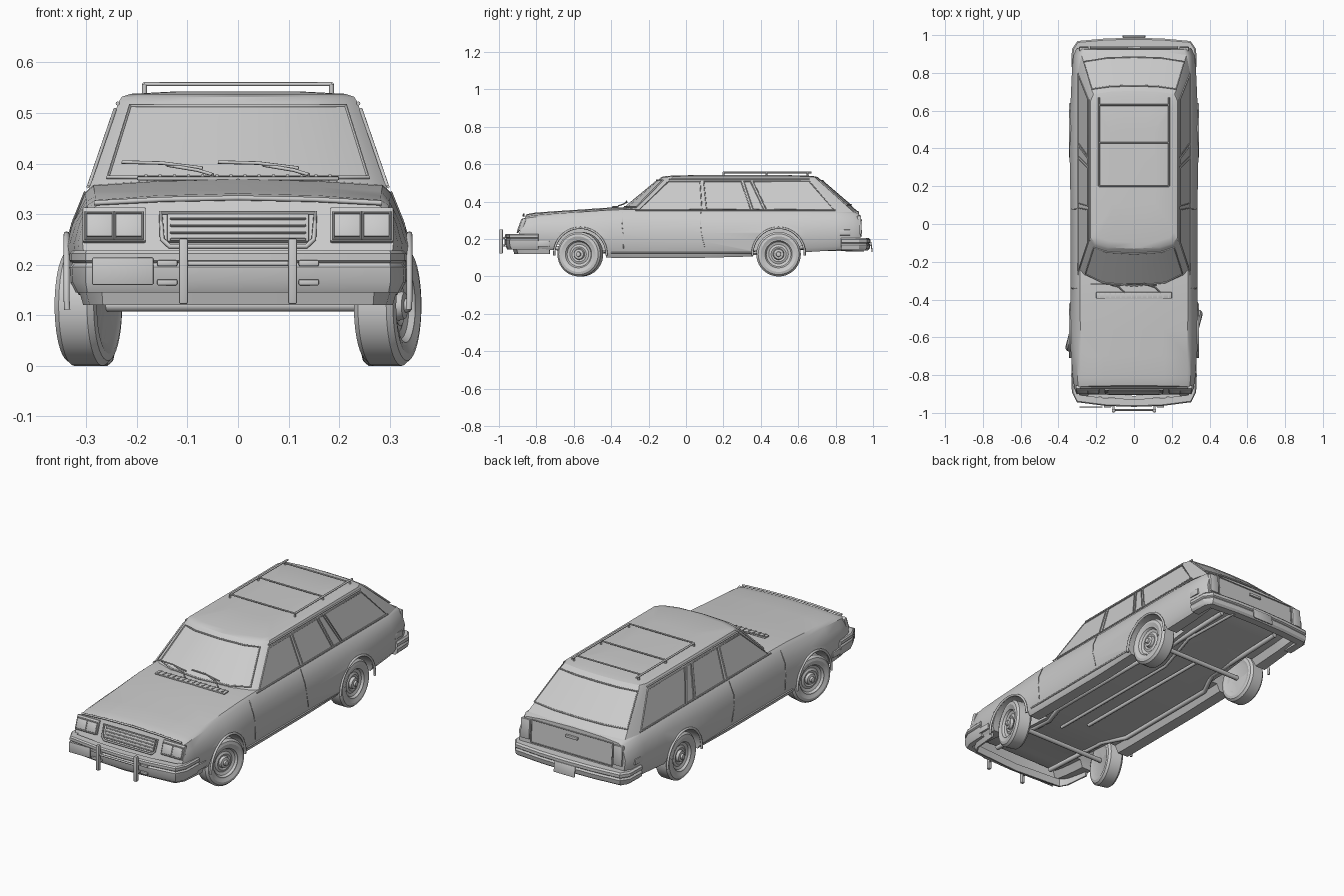
import bpy, bmesh, math
from mathutils import Vector, Matrix

if "Cube" in bpy.data.objects:
    bpy.data.objects.remove(bpy.data.objects["Cube"])

def finish(ob, angle=32):
    bpy.ops.object.select_all(action='DESELECT')
    ob.select_set(True)
    bpy.context.view_layer.objects.active = ob
    bpy.ops.object.shade_smooth_by_angle(angle=math.radians(angle))
    return ob

def mesh(name, verts, faces, angle=32):
    me = bpy.data.meshes.new(name)
    me.from_pydata([tuple(v) for v in verts], [], faces)
    bm = bmesh.new(); bm.from_mesh(me)
    bmesh.ops.recalc_face_normals(bm, faces=bm.faces)
    bm.to_mesh(me); bm.free()
    ob = bpy.data.objects.new(name, me)
    bpy.context.collection.objects.link(ob)
    return finish(ob, angle)

def loft(name, rings, caps=True, angle=32):
    n = len(rings[0])
    faces = [(k*n+i, k*n+(i+1) % n, (k+1)*n+(i+1) % n, (k+1)*n+i)
             for k in range(len(rings)-1) for i in range(n)]
    if caps:
        faces += [tuple(range(n)), tuple((len(rings)-1)*n+i for i in range(n))]
    return mesh(name, [v for r in rings for v in r], faces, angle)

def full_ring(half):
    return half + [(-x, y, z) for x, y, z in reversed(half[1:-1])]

def box(name, c, size, rx=0, bevel=0.003):
    bm = bmesh.new()
    bmesh.ops.create_cube(bm, size=1, matrix=Matrix.Diagonal((*size, 1)))
    if bevel:
        bmesh.ops.bevel(bm, geom=bm.edges[:], offset=bevel, segments=2, affect='EDGES', profile=0.5)
    me = bpy.data.meshes.new(name); bm.to_mesh(me); bm.free()
    ob = bpy.data.objects.new(name, me)
    ob.location = c; ob.rotation_euler.x = rx
    bpy.context.collection.objects.link(ob)
    return finish(ob)

def tube(name, pts, r, cyclic=False):
    cu = bpy.data.curves.new(name, 'CURVE')
    cu.dimensions = '3D'; cu.bevel_depth = r; cu.bevel_resolution = 2; cu.use_fill_caps = True
    sp = cu.splines.new('POLY'); sp.points.add(len(pts)-1); sp.use_cyclic_u = cyclic
    for p, q in zip(sp.points, pts):
        p.co = (*q, 1)
    ob = bpy.data.objects.new(name, cu)
    bpy.context.collection.objects.link(ob)
    bpy.ops.object.select_all(action='DESELECT')
    ob.select_set(True); bpy.context.view_layer.objects.active = ob
    bpy.ops.object.convert(target='MESH')
    return finish(bpy.context.object, 50)

def lathe_x(name, prof, seg=40):
    rings = [[(x, r*math.cos(2*math.pi*i/seg), r*math.sin(2*math.pi*i/seg)) for i in range(seg)] for x, r in prof]
    return loft(name, rings, True, 30)

def sweep(name, half_path, prof):
    path = [Vector(p) for p in half_path] + [Vector((-x, y)) for x, y in reversed(half_path[:-1])]
    rings = []
    for i, p in enumerate(path):
        t = (path[min(i+1, len(path)-1)] - path[max(i-1, 0)]).normalized()
        nrm = Vector((t.y, -t.x))
        if nrm.dot(p) < 0: nrm = -nrm
        rings.append([(p.x+nrm.x*d, p.y+nrm.y*d, z) for d, z in prof])
    return loft(name, rings)

# Lower body: y at bottom, y at top, z bottom, z top, half widths bottom / middle / top
stations = [(-.915, -.86, .17, .318, .285, .308, .290), (-.89, -.845, .16, .322, .297, .316, .294),
            (-.82, -.81, .15, .328, .305, .324, .296), (-.70, -.70, .14, .336, .315, .333, .297),
            (-.56, -.56, .11, .345, .318, .343, .298), (-.40, -.40, .10, .356, .315, .337, .300),
            (-.28, -.28, .10, .358, .315, .335, .300), (.10, .10, .10, .355, .315, .336, .300),
            (.48, .48, .11, .355, .318, .343, .300), (.64, .64, .13, .354, .314, .336, .299),
            (.80, .80, .14, .352, .308, .329, .296), (.90, .89, .15, .347, .300, .320, .290),
            (.935, .925, .17, .335, .288, .304, .275)]
rings = []
for yb, yt, zb, zt, wb, wm, wt in stations:
    h = zt-zb
    sec = [(0, zb+.035), (.235, zb+.035), (.255, zb), (wb, zb), (wm-.007, zb+.1*h), (wm-.003, zb+.34*h),
           (wm, zb+.52*h), (wt+(wm-wt)*.62, zb+.74*h), (wt+.003, zb+.94*h), (wt-.014, zt),
           (.16, zt+.009), (0, zt+.013)]
    rings.append(full_ring([(x, yb+(yt-yb)*(z-zb)/h, z) for x, z in sec]))
body = loft("lower_body", rings)

# Wheel wells cut from the body
for y in (-.565, .495):
    for s in (1, -1):
        cut = lathe_x("well_cutter", [(.2, .138), (.5, .138)], 48)
        cut.location = (-.7 if s < 0 else 0, y, .12)
        cut.hide_render = True
        m = body.modifiers.new("well", 'BOOLEAN')
        m.operation = 'DIFFERENCE'; m.solver = 'EXACT'; m.object = cut
        bpy.context.view_layer.objects.active = body
        bpy.ops.object.modifier_apply(modifier=m.name)
        bpy.data.objects.remove(cut)
        arch = [(s*(.339 - .02*max(0, -math.sin(a))), y+.14*math.cos(a), .12+.14*math.sin(a))
                for a in [math.pi*(i/24*1.04-.02) for i in range(25)]]
        tube("arch_lip", arch, .006)
finish(body)

# Greenhouse: belt ring and roof-edge ring, then the crowned roof
belt = [(0, -.355), (.17, -.335), (.265, -.285), (.297, -.245), (.297, .80), (.278, .895), (.15, .917), (0, .922)]
edge = [(0, -.142), (.14, -.134), (.21, -.112), (.236, -.08), (.236, .66), (.220, .698), (.12, .712), (0, .715)]
ZB, ZT = .345, .522
def lev(r, k, z): return full_ring([(x*k, .29+(y-.29)*k, z) for x, y in r])
loft("cabin", [lev(belt, 1, ZB), lev(edge, 1, ZT), lev(edge, .975, .532), lev(edge, .9, .538), lev(edge, .5, .543)])

def gpt(i, t, off=.003):
    a, b = belt[abs(i)], edge[abs(i)]
    s = -1 if i < 0 else 1
    return (s*(a[0]+(b[0]-a[0])*t), a[1]+(b[1]-a[1])*t + (off if abs(i) > 4 else -off), ZB+(ZT-ZB)*t+off)
# Windscreen and tailgate glass with trim
for name, ids, t0, t1 in (("windscreen", (-2, -1, 0, 1, 2), .14, .94), ("tailgate_glass", (-5, -6, 7, 6, 5), .2, .93)):
    lo, hi = [gpt(i, t0) for i in ids], [gpt(i, t1) for i in ids]
    mesh(name, lo+hi, [(i, i+1, i+6, i+5) for i in range(4)])
    tube(name+"_trim", lo+hi[::-1], .004, True)

# Side windows: bottom y range, top y range
def side(s, y, z, off=.002): return (s*(.297-(z-ZB)*.061/(ZT-ZB)+off), y, z)
for s in (1, -1):
    for b0, b1, t0, t1 in ((-.25, .085, -.095, .075), (.11, .345, .095, .295), (.36, .415, .31, .345), (.43, .79, .36, .66)):
        q = [side(s, b0, .357), side(s, b1, .357), side(s, t1, .507), side(s, t0, .507)]
        mesh("side_window", q, [(0, 1, 2, 3)])
        tube("window_trim", q, .0035, True)
    # Belt line, door seams and sill strip
    tube("belt_trim", [side(s, -.27, .354, .003), side(s, .80, .354, .003)], .003)
    tube("drip_rail", [(s*.238, -.09, .519), (s*.238, .66, .519)], .004)
    for y, dy in ((-.33, 0), (.09, .015)):
        tube("door_seam", [(s*.303, y-.01, .345), (s*.329, y-.012, .28), (s*.3355, y-.006, .225), (s*.333, y+dy-.004, .15)], .0016)
    tube("sill_strip", [(s*.33, -.40, .128), (s*.33, .35, .128)], .004)
    # Side marker lamps
    box("side_marker", (s*.325, -.765, .175), (.012, .07, .03))
    box("tail_marker", (s*.321, .85, .235), (.012, .06, .03))

# Nose: headlamps and grille lie on the sloping front panel
tilt = -.355
def nose(z): return -.915+(z-.17)/.148*.055
def on_nose(name, x, z, w, h, d, out=0):
    return box(name, (x, nose(z)-out, z), (w, d, h), tilt)
for s in (1, -1):
    on_nose("headlamp_housing", s*.245, .277, .125, .072, .02)
    for dx in (-.029, .029):
        on_nose("headlamp", s*.245+dx, .277, .052, .048, .012, .010)
        x, hw, hh = s*.245+dx, .027, .026
        tube("headlamp_bezel", [(x+a*hw, nose(.277+b*hh)-.013, .277+b*hh) for a, b in ((-1, -1), (1, -1), (1, 1), (-1, 1))], .0035, True)
on_nose("grille_panel", 0, .272, .28, .062, .02)
fr = [(-.135, .236), (.135, .236), (.15, .25), (.153, .303), (-.153, .303), (-.15, .25)]
tube("grille_frame", [(x, nose(z)-.010, z) for x, z in fr], .005, True)
for i in range(4):
    on_nose("grille_bar", 0, .249+.014*i, .27, .005, .012, .010)
tube("bonnet_lip", [(-.285, -.868, .322), (-.15, -.868, .329), (0, -.868, .332), (.15, -.868, .329), (.285, -.868, .322)], .005)

# Bumpers
sweep("front_bumper", [(.327, -.79), (.323, -.89), (.300, -.938), (.15, -.957), (0, -.962)],
      [(-.035, .228), (0, .228), (.006, .222), (.006, .208), (0, .203), (.006, .195), (.004, .165), (-.006, .145), (-.035, .145)])
sweep("front_valance", [(.318, -.73), (.305, -.86), (.27, -.91), (0, -.93)], [(-.02, .16), (0, .16), (-.012, .12), (-.02, .12)])
sweep("rear_bumper", [(.328, .83), (.325, .925), (.298, .965), (.15, .978), (0, .982)],
      [(-.05, .205), (-.004, .205), (.004, .197), (.004, .182), (-.002, .177), (.004, .168), (0, .148), (-.01, .138), (-.05, .138)])
box("front_plate", (-.228, -.968, .187), (.122, .006, .054))
box("rear_plate", (0, .992, .157), (.12, .006, .055), .15)

# Bumper guard
for s in (1, -1):
    box("guard_upright", (s*.108, -.988, .187), (.018, .018, .13), 0, .004)
    for z in (.165, .205):
        box("guard_stay", (s*.108, -.96, z), (.012, .055, .012))
    box("bumper_lamp", (s*.14, -.966, .203), (.04, .012, .012))
    box("bumper_lamp", (s*.14, -.966, .165), (.04, .012, .012))
    # Tail lamps
    box("tail_lamp", (s*.265, .928, .275), (.05, .02, .10), .06)
tube("guard_crossbar", [(-.108, -.985, .202), (.108, -.985, .202)], .005)
# Tailgate panel
tube("tailgate_seam", [(-.232, .937, .215), (.232, .937, .215), (.232, .929, .328), (-.232, .929, .328)], .003, True)
box("tailgate_handle", (0, .934, .30), (.07, .012, .014))

# Cowl vent and wipers
box("cowl_vent", (0, -.378, .371), (.40, .035, .008), .03)
for i in range(14):
    box("vent_slat", (-.182+.028*i, -.378, .376), (.006, .03, .004), 0, 0)
for x in (-.05, .14):
    tube("wiper_arm", [(x, -.362, .378), (x-.03, -.335, .387), (x-.09, -.315, .397)], .0035)
    tube("wiper_blade", [(x-.18, -.318, .403), (x-.10, -.318, .401), (x-.02, -.325, .391)], .0035)

# Roof rack
for s in (1, -1):
    tube("rack_rail", [(s*.185, .2, .556), (s*.185, .67, .556)], .005)
    for y in (.2, .43, .65):
        tube("rack_post", [(s*.185, y, .53), (s*.185, y, .557)], .005)
for y in (.2, .43, .63):
    tube("rack_crossbar", [(-.185, y, .557), (.185, y, .557)], .004)

# Wheels: front pair steered
tyre = [(-.036, .076), (-.043, .095), (-.040, .109), (-.029, .119), (.029, .119), (.040, .109), (.043, .095), (.036, .076),
        (.028, .074), (-.028, .074), (-.036, .076)]
rim = [(-.03, .074), (-.005, .068), (0, .03), (.002, .03), (.012, .045), (.015, .062), (.03, .074), (.037, .078), (.037, .073),
       (.026, .066), (.021, .052), (.026, .040), (.022, .030), (.035, .026), (.037, .014), (.046, .012), (.048, .004)]
for y, xo, turn in ((-.565, .296, -15), (.495, .287, 0)):
    for s in (1, -1):
        for name, prof in (("tyre", tyre), ("wheel_rim", rim)):
            w = lathe_x(name, prof)
            w.location = (s*xo, y, .119)
            w.rotation_euler.z = math.radians(turn + (180 if s < 0 else 0))
    tube("axle", [(-.28, y, .119), (.28, y, .119)], .012)

# Underbody: rails and exhaust
for s in (1, -1):
    tube("chassis_rail", [(s*.17, -.85, .16), (s*.17, -.45, .14), (s*.22, -.32, .128), (s*.22, .28, .128), (s*.17, .40, .15), (s*.17, .88, .165)], .012)
tube("drive_shaft", [(0, -.35, .13), (0, .495, .122)], .009)
tube("exhaust", [(.09, -.45, .13), (.09, .35, .126), (.15, .60, .15), (.15, .95, .14)], .008)
